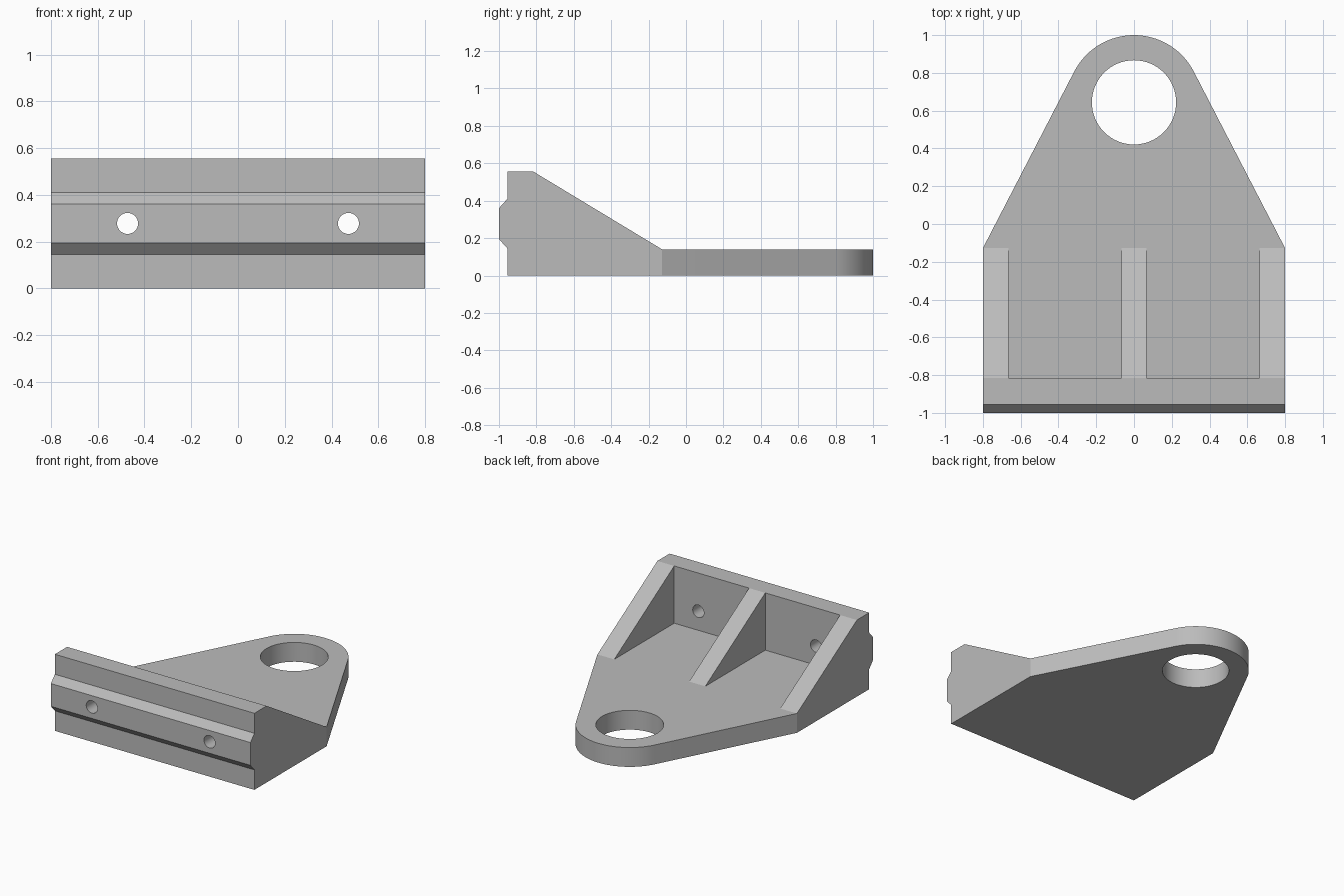
import bpy, bmesh
from math import pi, cos, sin, acos, atan2, hypot
from mathutils import Matrix, Vector

cube = bpy.data.objects.get("Cube")
if cube:
    bpy.data.objects.remove(cube)

grey = bpy.data.materials.new("plain grey")
grey.use_nodes = True
colour = (0.5, 0.5, 0.5, 1)
grey.diffuse_color = colour
grey.node_tree.nodes["Principled BSDF"].inputs["Base Color"].default_value = colour

HALF_W = 0.8        # half width of the bracket
THICK = 0.14        # plate thickness
WALL_Y = -0.815     # inner face of the wall
JOIN_Y = -0.128     # where the ribs end and the plate tapers
EYE_Y, EYE_R, HOLE_R = 0.644, 0.356, 0.223


def make_object(name, bm):
    bmesh.ops.recalc_face_normals(bm, faces=bm.faces)
    mesh = bpy.data.meshes.new(name)
    bm.to_mesh(mesh)
    bm.free()
    mesh.materials.append(grey)
    obj = bpy.data.objects.new(name, mesh)
    bpy.context.collection.objects.link(obj)
    return obj


def prism(name, points, offset):
    """Extrude a closed 3D outline along an offset."""
    bm = bmesh.new()
    face = bm.faces.new([bm.verts.new(p) for p in points])
    moved = bmesh.ops.extrude_face_region(bm, geom=[face], use_keep_orig=True)["geom"]
    verts = [g for g in moved if isinstance(g, bmesh.types.BMVert)]
    bmesh.ops.translate(bm, verts=verts, vec=Vector(offset))
    return make_object(name, bm)


def cylinder(name, radius, depth, centre, sides, rotation=Matrix()):
    bm = bmesh.new()
    bmesh.ops.create_cone(bm, cap_ends=True, segments=sides, radius1=radius,
                          radius2=radius, depth=depth,
                          matrix=Matrix.Translation(centre) @ rotation)
    return make_object(name, bm)


def combine(target, other, operation):
    mod = target.modifiers.new(operation.title(), 'BOOLEAN')
    mod.operation, mod.object, mod.solver = operation, other, 'EXACT'
    bpy.context.view_layer.objects.active = target
    bpy.ops.object.modifier_apply(modifier=mod.name)
    bpy.data.objects.remove(other)


# Wall, rail and rib side profile, extruded across the full width
side = [(JOIN_Y, 0), (JOIN_Y, THICK), (WALL_Y, 0.555), (-0.955, 0.555),
        (-0.955, 0.41), (-1, 0.36), (-1, 0.195), (-0.955, 0.145), (-0.955, 0)]
bracket = prism("bracket_body", [(-HALF_W, y, z) for y, z in side], (2 * HALF_W, 0, 0))

# Pockets that leave the three ribs, and the bolt holes through the wall
for s in (-1, 1):
    xa, xb = s * 0.065, s * 0.665
    floor = [(xa, WALL_Y, THICK), (xb, WALL_Y, THICK), (xb, 0, THICK), (xa, 0, THICK)]
    combine(bracket, prism("pocket_cutter", floor, (0, 0, 1)), 'DIFFERENCE')
    bolt = cylinder("bolt_cutter", 0.045, 0.5, (s * 0.472, -0.9, 0.278), 32,
                    Matrix.Rotation(pi / 2, 4, 'X'))
    combine(bracket, bolt, 'DIFFERENCE')

# Tapered plate whose straight edges run tangent to the rounded eye
dy = JOIN_Y - EYE_Y
start = atan2(dy, HALF_W) + acos(EYE_R / hypot(HALF_W, dy))
steps = 40
outline = [(-HALF_W, JOIN_Y, 0), (HALF_W, JOIN_Y, 0)]
for i in range(steps + 1):
    a = start + (pi - 2 * start) * i / steps
    outline.append((EYE_R * cos(a), EYE_Y + EYE_R * sin(a), 0))
plate = prism("eye_plate", outline, (0, 0, THICK))
combine(plate, cylinder("eye_cutter", HOLE_R, 1, (0, EYE_Y, 0), 64), 'DIFFERENCE')
combine(bracket, plate, 'UNION')

# Smooth the round surfaces and keep the machined edges sharp
bpy.ops.object.select_all(action='DESELECT')
bracket.select_set(True)
bpy.context.view_layer.objects.active = bracket
bpy.ops.object.shade_smooth_by_angle(angle=pi / 9)
